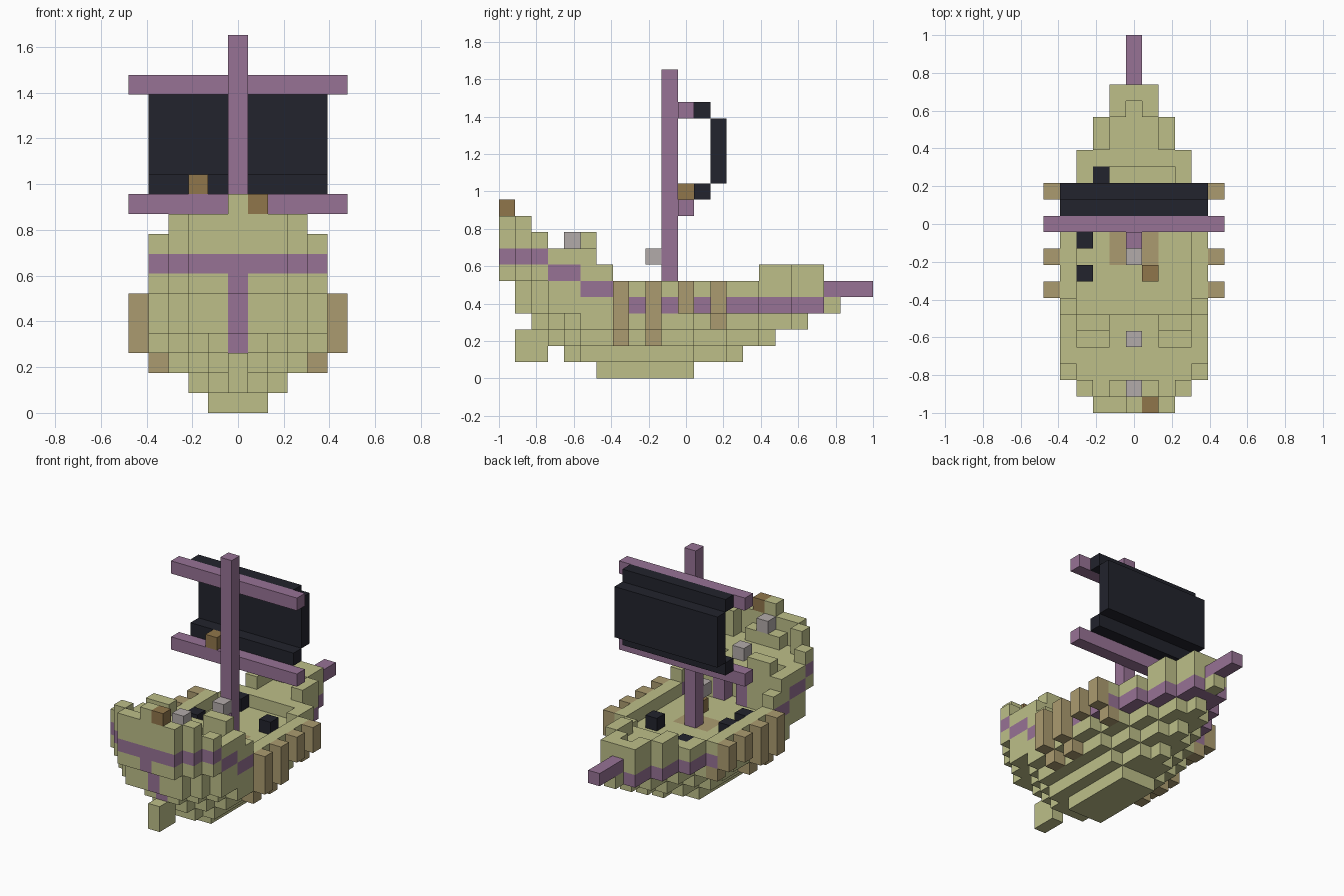
import bpy
import bmesh
from mathutils import Vector

if "Cube" in bpy.data.objects:
    bpy.data.objects.remove(bpy.data.objects["Cube"], do_unlink=True)

U = 2 / 23                      # edge of one building block
COLOURS = {
    "pale_green_wood": (0.51, 0.52, 0.25),
    "purple_wood": (0.31, 0.17, 0.30),
    "tan_wood": (0.41, 0.33, 0.16),
    "brown_wood": (0.28, 0.18, 0.07),
    "black_cloth": (0.016, 0.017, 0.026),
    "light_grey": (0.45, 0.41, 0.40),
}
MATERIALS = {}
for name, rgb in COLOURS.items():
    mat = bpy.data.materials.new(name)
    mat.use_nodes = True
    mat.diffuse_color = (*rgb, 1)
    mat.node_tree.nodes["Principled BSDF"].inputs["Base Color"].default_value = (*rgb, 1)
    MATERIALS[name] = mat

cells = {}                      # block position -> (part, colour)


def box(part, colour, xs, ys, zs):
    """Fill inclusive ranges of blocks."""
    for x in range(xs[0], xs[1] + 1):
        for y in range(ys[0], ys[1] + 1):
            for z in range(zs[0], zs[1] + 1):
                cells[x, y, z] = (part, colour)


def cut(xs, ys, zs):
    for x in range(xs[0], xs[1] + 1):
        for y in range(ys[0], ys[1] + 1):
            for z in range(zs[0], zs[1] + 1):
                cells.pop((x, y, z), None)


def mirrored(part, colour, xs, ys, zs):
    box(part, colour, xs, ys, zs)
    box(part, colour, (-xs[1], -xs[0]), ys, zs)


# Hull layers: first row, last row, widest half width, half width at the stern
LAYERS = [(6, 11, 1, 1), (4, 14, 2, 1), (3, 16, 3, 1), (2, 18, 4, 1), (1, 20, 4, 2),
          (1, 20, 4, 2)] + [(0, 20, 4, 2)] * 4


def half_width(y, z):
    first, last, widest, stern = LAYERS[z]
    if not first <= y <= last:
        return -1
    bow = (last - y + 1) // 2
    if z == 0:
        bow = widest
    return min(widest, stern + y - first, bow)


def deck_top(y):
    return 8 if y <= 5 else 5 if y <= 14 else 6


def rail_top(y):
    for last, top in ((1, 10), (2, 9), (5, 8), (6, 7), (15, 6), (19, 7)):
        if y <= last:
            return top
    return 5


def stripe_level(y):
    for last, level in ((2, 7), (4, 6), (6, 5), (19, 4)):
        if y <= last:
            return level
    return -1


# Hull with stepped rail and painted stripe
for y in range(21):
    for z in range(len(LAYERS)):
        w = half_width(y, z)
        for x in range(-w, w + 1):
            rim = abs(x) == w or y in (0, 19)
            if z < min(deck_top(y), rail_top(y)) or (rim and z < rail_top(y)):
                stripe = rim and z == stripe_level(y)
                cells[x, y, z] = ("hull", "purple_wood" if stripe else "pale_green_wood")

# Stern post, rudder and raised stern block
box("stern_post", "purple_wood", (0, 0), (0, 0), (6, 7))
box("stern_post", "purple_wood", (0, 0), (1, 1), (4, 5))
box("stern_post", "purple_wood", (0, 0), (2, 2), (3, 3))
box("rudder", "pale_green_wood", (0, 0), (1, 2), (1, 2))
box("stern_block", "pale_green_wood", (0, 0), (0, 0), (10, 10))
box("stern_step", "pale_green_wood", (-1, 1), (1, 1), (8, 8))

# Quarterdeck: stairwells, railing posts and doorway
for side in (-1, 1):
    xs = tuple(sorted((2 * side, 3 * side)))
    cut(xs, (4, 4), (6, 7))
    box("quarterdeck_rail", "pale_green_wood", xs, (5, 5), (8, 8))
cut((0, 0), (5, 5), (5, 6))
mirrored("door_post", "purple_wood", (1, 1), (5, 5), (5, 6))

# Ribs on the sides
for y in (7, 9):
    mirrored("side_rib", "tan_wood", (4, 4), (y, y), (2, 2))
    mirrored("side_rib", "tan_wood", (5, 5), (y, y), (3, 5))
mirrored("side_rib", "tan_wood", (5, 5), (11, 11), (4, 5))
mirrored("side_rib", "tan_wood", (4, 4), (13, 13), (3, 3))
mirrored("side_rib", "tan_wood", (5, 5), (13, 13), (4, 5))

# Mast, its deck plate, bowsprit and yards
box("mast_plate", "tan_wood", (-1, 1), (9, 10), (4, 4))
box("mast", "purple_wood", (0, 0), (10, 10), (5, 18))
box("bowsprit", "purple_wood", (0, 0), (20, 22), (5, 5))
for z in (10, 16):
    box("yard", "purple_wood", (-5, 5), (11, 11), (z, z))

# Billowing sail
for z in (11, 16):
    box("sail", "black_cloth", (-4, 4), (12, 12), (z, z))
box("sail", "black_cloth", (-4, 4), (13, 13), (12, 15))

# Deck fittings
for x, y in ((-3, 8), (-3, 10), (-2, 14), (2, 12)):
    box("cannon", "black_cloth", (x, x), (y, y), (5, 5))
for x, y, z in ((1, 0, 10), (1, 8, 5), (-2, 11, 11)):
    box("crate", "brown_wood", (x, x), (y, y), (z, z))
for y, z in ((1, 9), (4, 8), (9, 7)):
    box("lamp", "light_grey", (0, 0), (y, y), (z, z))

# One mesh per part, keeping only outside faces
for part in sorted({p for p, c in cells.values()}):
    bm = bmesh.new()
    mesh = bpy.data.meshes.new(part)
    slots = sorted({c for p, c in cells.values() if p == part})
    for colour in slots:
        mesh.materials.append(MATERIALS[colour])
    for pos, (owner, colour) in cells.items():
        if owner != part:
            continue
        centre = Vector(pos) + Vector((0, 0.5, 0.5))
        for axis in range(3):
            for sign in (-1, 1):
                n = Vector((0, 0, 0))
                n[axis] = sign
                if tuple(int(a + b) for a, b in zip(pos, n)) in cells:
                    continue
                a = Vector((0, 0, 0))
                a[(axis + 1) % 3] = 0.5
                b = n.cross(a)
                corners = (a + b, b - a, -a - b, a - b)
                face = bm.faces.new([
                    bm.verts.new((centre + n / 2 + c) * U - Vector((0, 1, 0)))
                    for c in corners])
                face.material_index = slots.index(colour)
    bmesh.ops.remove_doubles(bm, verts=bm.verts, dist=0.001)
    bm.to_mesh(mesh)
    bm.free()
    bpy.context.collection.objects.link(bpy.data.objects.new(part, mesh))
